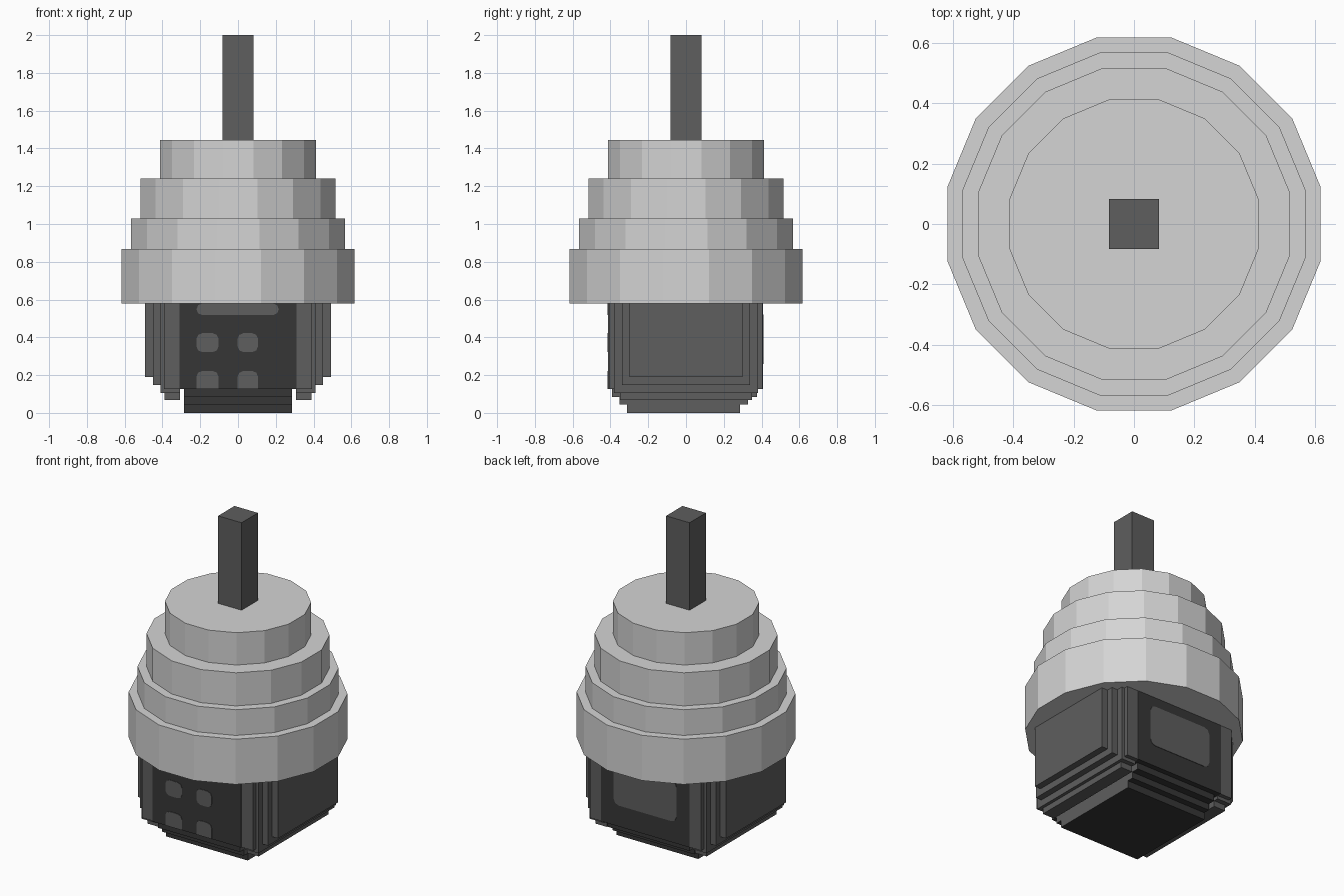
import bpy
import math

if "Cube" in bpy.data.objects:
    bpy.data.objects.remove(bpy.data.objects["Cube"])


def material(name, value):
    m = bpy.data.materials.new(name)
    m.diffuse_color = (value, value, value, 1)
    m.use_nodes = True
    m.node_tree.nodes["Principled BSDF"].inputs["Base Color"].default_value = m.diffuse_color
    return m


LIGHT = material("light_grey", 0.66)
GREY = material("mid_grey", 0.112)
DARK = material("charcoal", 0.037)


def make(name, verts, faces, mats):
    me = bpy.data.meshes.new(name)
    me.from_pydata(verts, [], faces)
    for m in mats:
        me.materials.append(m)
    ob = bpy.data.objects.new(name, me)
    bpy.context.collection.objects.link(ob)
    return ob


def box(name, x0, x1, y0, y1, z0, z1, *mats):
    v = [(x, y, z) for z in (z0, z1) for x, y in ((x0, y0), (x1, y0), (x1, y1), (x0, y1))]
    f = [(3, 2, 1, 0), (4, 5, 6, 7), (0, 1, 5, 4), (1, 2, 6, 5), (2, 3, 7, 6), (3, 0, 4, 7)]
    ob = make(name, v, f, mats)
    # second colour goes on the faces that look sideways
    if len(mats) > 1:
        for p in ob.data.polygons:
            p.material_index = int(abs(p.normal.x) > 0.5)
    return ob


def tier(name, apothem, z0, z1, n=16):
    r = apothem / math.cos(math.pi / n)
    ring = [(r * math.cos((i + 0.5) * math.tau / n), r * math.sin((i + 0.5) * math.tau / n))
            for i in range(n)]
    v = [(x, y, z) for z in (z0, z1) for x, y in ring]
    f = [(i, (i + 1) % n, n + (i + 1) % n, n + i) for i in range(n)]
    f += [tuple(reversed(range(n))), tuple(range(n, 2 * n))]
    return make(name, v, f, [LIGHT])


def plate(name, x0, x1, z0, z1, y, side, c, round_bottom=True):
    """Thin cut-corner plate on the front (side -1) or back (side 1)."""
    b = c if round_bottom else 0.0
    k = 0.3
    pts = [(x0 + b, z0), (x1 - b, z0), (x1 - b * k, z0 + b * k), (x1, z0 + b),
           (x1, z1 - c), (x1 - c * k, z1 - c * k), (x1 - c, z1),
           (x0 + c, z1), (x0 + c * k, z1 - c * k), (x0, z1 - c),
           (x0, z0 + b), (x0 + b * k, z0 + b * k)]
    if not round_bottom:
        pts = [pts[i] for i in (0, 1, 4, 5, 6, 7, 8, 9)]
    n = len(pts)
    v = [(x, y + side * d, z) for d in (-0.002, 0.003) for x, z in pts]
    f = [(i, n + i, n + (i + 1) % n, (i + 1) % n) for i in range(n)]
    f += [tuple(range(n)), tuple(reversed(range(n, 2 * n)))]
    if side < 0:
        f = [tuple(reversed(q)) for q in f]
    f = [tuple(reversed(q)) for q in f] if side < 0 else f
    ob = make(name, v, f, [GREY])
    # consistent outward normals
    import bmesh
    bm = bmesh.new()
    bm.from_mesh(ob.data)
    bmesh.ops.recalc_face_normals(bm, faces=bm.faces)
    bm.to_mesh(ob.data)
    bm.free()
    return ob


# Stepped round cover and square post
for i, (a, z0, z1) in enumerate([(0.617, 0.58, 0.867), (0.567, 0.867, 1.03),
                                 (0.516, 1.03, 1.24), (0.412, 1.24, 1.445)]):
    tier(f"cover_tier_{i + 1}", a, z0, z1)
box("post", -0.082, 0.082, -0.082, 0.082, 1.445, 2.0, GREY)

# Stepped base core, dark front and back
for i, (hx, y0, y1, z0, z1) in enumerate([
        (0.287, -0.312, 0.287, 0.0, 0.045), (0.287, -0.352, 0.327, 0.045, 0.085),
        (0.287, -0.392, 0.375, 0.085, 0.126), (0.31, -0.412, 0.408, 0.126, 0.58)]):
    box(f"base_step_{i + 1}", -hx, hx, y0, y1, z0, z1, DARK, GREY)

# Layered side panels: outer x, half depth, bottom z
layers = [(0.39, 0.35, 0.068, "lower"), (0.391, 0.406, 0.126, "frame"), (0.41, 0.38, 0.105, "inner"),
          (0.45, 0.34, 0.148, "middle"), (0.492, 0.30, 0.19, "outer")]
for s, label in ((-1, "left"), (1, "right")):
    for x, hy, z, part in layers:
        a, b = sorted((s * 0.308, s * x))
        box(f"{label}_{part}_panel", a, b, -hy, hy, z, 0.58, GREY)

# Front buttons and label, back label
for i, (x0, x1) in enumerate([(-0.22, -0.103), (-0.002, 0.106)]):
    plate(f"upper_button_{i + 1}", x0, x1, 0.322, 0.422, -0.412, -1, 0.03)
    plate(f"lower_button_{i + 1}", x0, x1, 0.127, 0.222, -0.412, -1, 0.03, False)
plate("front_label", -0.22, 0.216, 0.518, 0.579, -0.412, -1, 0.03)
plate("back_label", -0.22, 0.22, 0.26, 0.52, 0.408, 1, 0.035)
